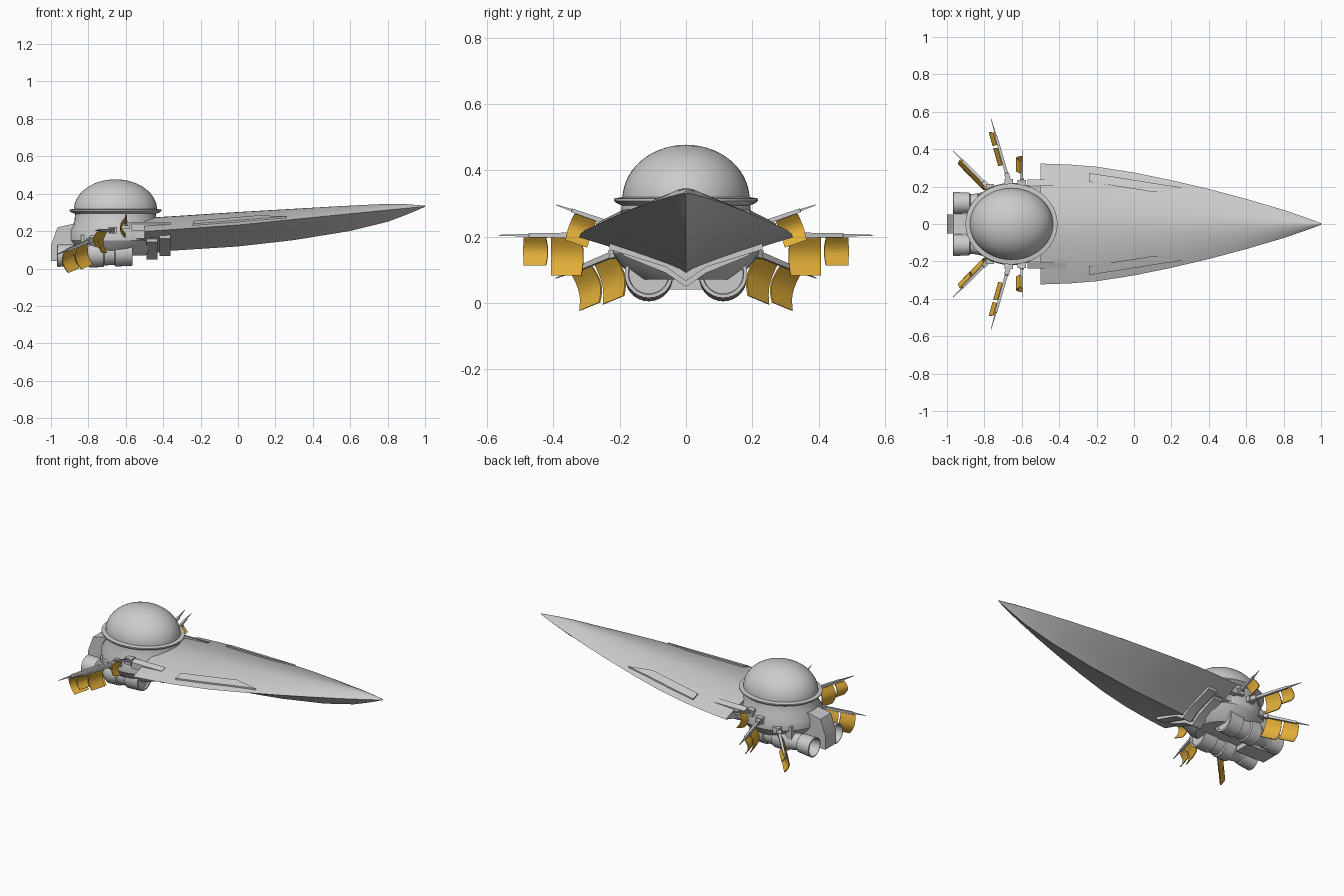
import bpy, bmesh, math
from mathutils import Vector

if "Cube" in bpy.data.objects:
    bpy.data.objects.remove(bpy.data.objects["Cube"])

gold = bpy.data.materials.new("gold_panel")
gold.diffuse_color = (0.75, 0.42, 0.04, 1)
gold.use_nodes = True
gold.node_tree.nodes["Principled BSDF"].inputs["Base Color"].default_value = gold.diffuse_color


def make(name, verts, faces, angle=30, mat=None):
    me = bpy.data.meshes.new(name)
    me.from_pydata([tuple(v) for v in verts], [], faces)
    bm = bmesh.new()
    bm.from_mesh(me)
    bmesh.ops.remove_doubles(bm, verts=bm.verts, dist=1e-5)
    bmesh.ops.recalc_face_normals(bm, faces=bm.faces)
    bm.to_mesh(me)
    bm.free()
    me.shade_smooth()
    me.set_sharp_from_angle(angle=math.radians(angle))
    ob = bpy.data.objects.new(name, me)
    bpy.context.collection.objects.link(ob)
    if mat:
        me.materials.append(mat)
    return ob


def loft(name, rings, caps=True, **kw):
    n = len(rings[0])
    verts = [v for r in rings for v in r]
    faces = [(i*n + j, i*n + (j+1) % n, (i+1)*n + (j+1) % n, (i+1)*n + j)
             for i in range(len(rings) - 1) for j in range(n)]
    if caps:
        faces += [tuple(range(n)), tuple(range((len(rings)-1)*n, len(rings)*n))]
    return make(name, verts, faces, **kw)


def turned(name, profile, cx, ry, n=40):
    # upright elliptical lathe: profile of (radius, z)
    a = [2*math.pi*i/n for i in range(n)]
    return loft(name, [[(cx + r*math.cos(t), r*ry*math.sin(t), z) for t in a] for r, z in profile])


def prism_x(name, pts, x0, x1):
    return loft(name, [[(x, y, z) for y, z in pts] for x in (x0, x1)])


def interp(table, x):
    for (x0, a), (x1, b) in zip(table, table[1:]):
        if x <= x1:
            return a + (b - a)*(x - x0)/(x1 - x0)
    return table[-1][1]


# Long pointed hull: half width, ridge, chine and keel along x
WIDTH = [(-.5, .323), (-.35, .318), (-.2, .306), (0, .275), (.2, .234), (.4, .187),
         (.6, .134), (.8, .075), (.92, .034), (1, .004)]
RIDGE = [(-.5, .27), (0, .302), (.5, .331), (.8, .346), (.9, .344), (1, .336)]
CHINE = [(-.5, .198), (0, .233), (.5, .283), (.8, .313), (1, .332)]
KEEL = [(-.5, .09), (-.36, .095), (0, .118), (.3, .152), (.6, .201), (.8, .25), (.92, .295), (1, .33)]


def deck_z(x, y):
    w, c, r = interp(WIDTH, x), interp(CHINE, x), interp(RIDGE, x)
    return c + (r - c)*(1 - min(1, abs(y)/w)**1.7)


rings = []
for i in range(31):
    x = -.5 + 1.5*i/30
    w, c, k = interp(WIDTH, x), interp(CHINE, x), interp(KEEL, x)
    top = [(x, w*j/8, deck_z(x, w*j/8)) for j in range(-8, 9)]
    low = [(x, w*j/6, k + (c - k)*abs(j/6)**.9) for j in range(5, -6, -1)]
    rings.append(top + low)
loft("hull", rings, angle=28)

for s in (1, -1):
    # Raised deck strips
    plan = [(-.24, .272), (-.07, .247), (.1, .219), (.26, .195), (.11, .17), (-.06, .197), (-.24, .225)]
    loft("deck_strip", [[(x, s*y, deck_z(x, y) + d) for x, y in plan] for d in (-.015, .009)])
    # Rails joining the hull to the drum
    prism_x("side_rail", [(s*.205, .2), (s*.237, .2), (s*.237, .237), (s*.205, .25)], -.57, -.36)


# Chevron frames under the hull
def chevron(name, half, drop, x0, x1, thick):
    lower = [(-half, .165), (-.06, .112), (0, .07), (.06, .112), (half, .165)]
    lo = [(y, z - drop) for y, z in lower]
    hi = [(y, z - drop + thick) for y, z in reversed(lower)]
    prism_x(name, lo + hi, x0, x1)


chevron("keel_frame_front", .23, .004, -.42, -.36, .025)
chevron("keel_frame_rear", .19, .022, -.49, -.43, .025)
prism_x("neck", [(-.2, .16), (-.06, .115), (0, .085), (.06, .115), (.2, .16), (.2, .23), (-.2, .23)], -.6, -.4)

# Drum, rim and dome
turned("drum", [(.16, .07), (.215, .11), (.245, .15), (.245, .205), (.22, .25), (.215, .3)], -.655, .9)
turned("dome_rim", [(.215, .292), (.24, .302), (.246, .308), (.246, .315), (.22, .319)], -.655, .88)
dome = [(.223*math.cos(a), .312 + .165*math.sin(a))
        for a in [math.pi/2*i/14 for i in range(14)] + [math.pi/2 - .01]]
turned("dome", dome, -.655, .86, 48)

# Rear block between the engines
side = [(-1, .04), (-1, .125), (-.965, .22), (-.89, .237), (-.8, .237), (-.8, .04)]
loft("rear_block", [[(x, y, z) for x, z in side] for y in (-.052, .052)])

# Engines
ENGINE = [(-.575, .001), (-.575, .06), (-.565, .062), (-.565, .073), (-.655, .073), (-.66, .064),
          (-.715, .064), (-.72, .072), (-.79, .072), (-.81, .058), (-.86, .048), (-.875, .048),
          (-.88, .055), (-.965, .06), (-.967, .053), (-.9, .042), (-.9, .001)]
for s in (1, -1):
    rings = []
    for x, r in ENGINE:
        cz = .088 + (x + .565)*.05
        rings.append([(x, s*.112 + r*math.cos(t), cz + r*math.sin(t))
                      for t in [2*math.pi*i/28 for i in range(28)]])
    loft("engine", rings)
    # Pylon holding the engine to the drum
    prism_x("engine_pylon", [(s*.07, .09), (s*.16, .09), (s*.16, .18), (s*.07, .18)], -.84, -.6)


# Radiating arms with hanging curved panels
def arm(name, base, tip, radius, panels, s):
    base, tip = Vector(base), Vector(tip)
    d = tip - base
    u = d.normalized()
    w = u.cross(Vector((0, 0, 1))).normalized()
    v = u.cross(w)
    if v.z > 0:
        v = -v
    if w.x > 0:
        w = -w

    def m(p):
        return (p.x, p.y*s, p.z)
    prof = [(-.15, 1.5), (.12, 1.5), (.13, 1), (.72, .8), (.73, .5), (1, .15)]
    loft(name + "_spar", [[m(base + d*t + w*(radius*k*math.cos(a)) + v*(radius*k*math.sin(a)))
         for a in [math.pi/4 + math.pi/2*i for i in range(4)]] for t, k in prof])
    n = 8
    for t0, t1, length in panels:
        rings = []
        for i in range(n + 1):
            f = i/n
            bow = .022*math.sin(math.pi*f) + .004
            rings.append([m(base + d*(t + (.02 if t == t1 else -.0)*math.sin(math.pi*f))
                            + v*(.006 + length*f) + w*(bow + th))
                          for t, th in ((t0, 0), (t1, 0), (t1, .006), (t0, .006))])
        loft(name + "_panel", rings, mat=gold)


for s in (1, -1):
    arm("rear_arm", (-.78, .2, .155), (-.968, .392, .075), .012,
        [(.1, .42, .125), (.47, .78, .115)], s)
    arm("middle_arm", (-.67, .23, .204), (-.765, .565, .204), .012,
        [(.26, .53, .115), (.58, .78, .085)], s)
    arm("front_arm", (-.6, .22, .236), (-.597, .392, .296), .010,
        [(.28, .66, .085)], s)
    # Arm mounts on the drum
    for x, y, z in ((-.77, .19, .16), (-.67, .215, .204), (-.6, .21, .23)):
        prism_x("arm_mount", [(s*(y - .04), z - .018), (s*(y + .025), z - .018),
                              (s*(y + .025), z + .018), (s*(y - .04), z + .018)], x - .022, x + .022)
